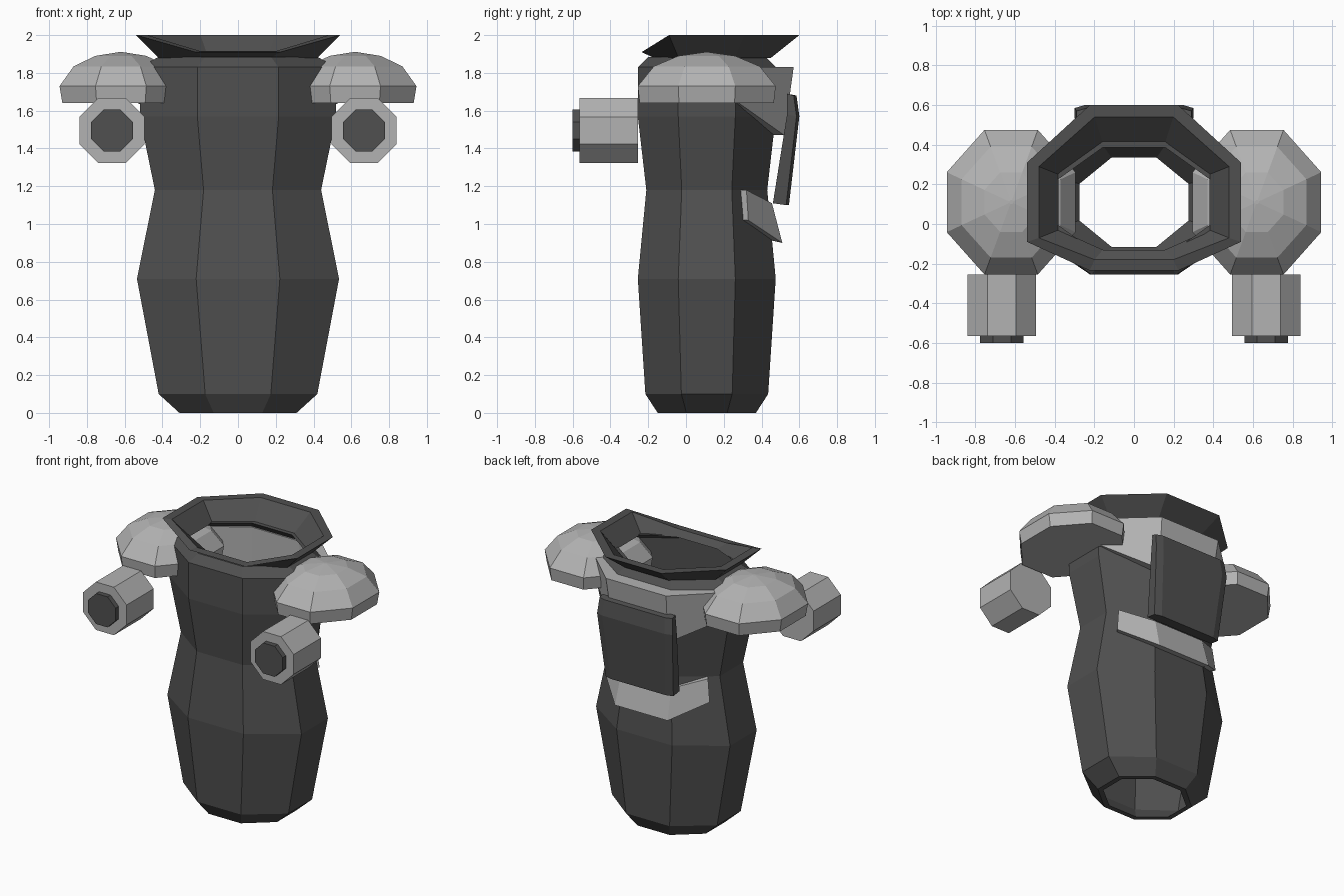
import bpy, bmesh
from math import pi, sin, cos

if "Cube" in bpy.data.objects:
    bpy.data.objects.remove(bpy.data.objects["Cube"])

K = 0.414   # octagon corner ratio
CY = 0.11   # y of the body axis


def material(name, v):
    m = bpy.data.materials.new(name)
    m.diffuse_color = (v, v, v, 1)
    m.use_nodes = True
    m.node_tree.nodes["Principled BSDF"].inputs["Base Color"].default_value = m.diffuse_color
    return m


DARK = material("dark_grey", 0.08)
LIGHT = material("light_grey", 0.45)


def loft(name, rings, mat, closed_rings=True, cyclic=False, caps=False):
    """Bridge rings of points; cyclic joins last ring to first, caps fills the ends."""
    bm = bmesh.new()
    vs = [[bm.verts.new(p) for p in r] for r in rings]
    n = len(vs[0])
    for i in range(len(vs) if cyclic else len(vs) - 1):
        a, b = vs[i], vs[(i + 1) % len(vs)]
        for j in range(n if closed_rings else n - 1):
            k = (j + 1) % n
            bm.faces.new((a[j], a[k], b[k], b[j]))
    if caps:
        bm.faces.new(vs[0])
        bm.faces.new(vs[-1])
    bmesh.ops.recalc_face_normals(bm, faces=bm.faces)
    me = bpy.data.meshes.new(name)
    bm.to_mesh(me)
    bm.free()
    me.materials.append(mat)
    ob = bpy.data.objects.new(name, me)
    bpy.context.collection.objects.link(ob)
    return ob


def octagon(cx, hx, yf, yb, z, side=None, zf=None):
    """Stretched octagon; side = half length of side edges, zf = front edge height."""
    s = K * (yb - yf) / 2 if side is None else side
    yc = (yf + yb) / 2 if side is None else CY
    zf = z if zf is None else zf
    return [(cx - K * hx, yf, zf), (cx + K * hx, yf, zf), (cx + hx, yc - s, z), (cx + hx, yc + s, z),
            (cx + K * hx, yb, z), (cx - K * hx, yb, z), (cx - hx, yc + s, z), (cx - hx, yc - s, z)]


def centred(hx, hy, z, cx=0):
    return octagon(cx, hx, CY - hy, CY + hy, z)


# Hollow torso: outer profile, then the inner wall
outer = [(.31, .26, 0), (.42, .325, .10), (.535, .365, .71), (.44, .32, 1.18),
         (.52, .365, 1.57), (.52, .365, 1.83), (.42, .31, 1.885)]
inner = [(hx - .035, hy - .035, z) for hx, hy, z in reversed(outer)]
loft("torso", [centred(*r) for r in outer + inner], DARK, cyclic=True)

# Flared collar, lower at the front
loft("collar", [octagon(0, .42, -.17, .45, 1.88, .15),
                octagon(0, .54, -.235, .60, 2.0, .20, 1.91),
                octagon(0, .48, -.18, .54, 2.0, .18, 1.915),
                octagon(0, .38, -.13, .41, 1.88, .14)], DARK, cyclic=True)

# Shoulder domes and gun-like arm tubes
for side, cx in (("left", -1), ("right", 1)):
    dome = [(.31, .355, 1.64), (.325, .365, 1.73), (.25, .28, 1.835), (.135, .15, 1.89), (.01, .01, 1.91)]
    loft(side + "_shoulder", [centred(hx, hy, z, cx * .62) for hx, hy, z in dome], LIGHT, caps=True)

    def tube(r, y):
        R = r / cos(pi / 8)
        return [(cx * .667 + R * cos(pi / 8 + i * pi / 4), y, 1.495 + R * sin(pi / 8 + i * pi / 4))
                for i in range(8)]
    loft(side + "_arm", [tube(.173, -.255), tube(.173, -.565)], LIGHT, caps=True)
    loft(side + "_arm_tip", [tube(.11, -.55), tube(.11, -.60)], DARK, caps=True)


def wrap(name, section, mat):
    """section: list of stations on +x, each a 4-point cross-section; mirrored to -x."""
    mirrored = [[(-x, y, z) for x, y, z in s] for s in reversed(section)]
    return loft(name, section + mirrored, mat, caps=True)


# Yoke around the back of the shoulders
wrap("back_yoke", [
    [(.54, .03, 1.83), (.53, .03, 1.64), (.47, .03, 1.64), (.47, .03, 1.83)],
    [(.54, .29, 1.83), (.53, .28, 1.64), (.47, .25, 1.64), (.47, .25, 1.83)],
    [(.24, .57, 1.83), (.22, .52, 1.47), (.19, .43, 1.47), (.19, .43, 1.83)]], LIGHT)

# Hanging back panel with a slight bend near its top
panel = [(.29, .535, .585, 1.68), (.30, .535, .60, 1.57), (.27, .46, .545, 1.10)]
loft("back_panel", [[(-w, yo - .015, z), (-w + .05, yo, z), (w - .05, yo, z), (w, yo - .015, z),
                     (w, yi, z + .01), (-w, yi, z + .01)] for w, yi, yo, z in panel], DARK, caps=True)

# Drooping belt strap below the panel
wrap("back_strap", [
    [(.40, .32, 1.18), (.42, .33, 1.02), (.37, .27, 1.02), (.36, .27, 1.18)],
    [(.20, .455, 1.11), (.21, .51, .90), (.19, .42, .92), (.18, .41, 1.11)]], LIGHT)
